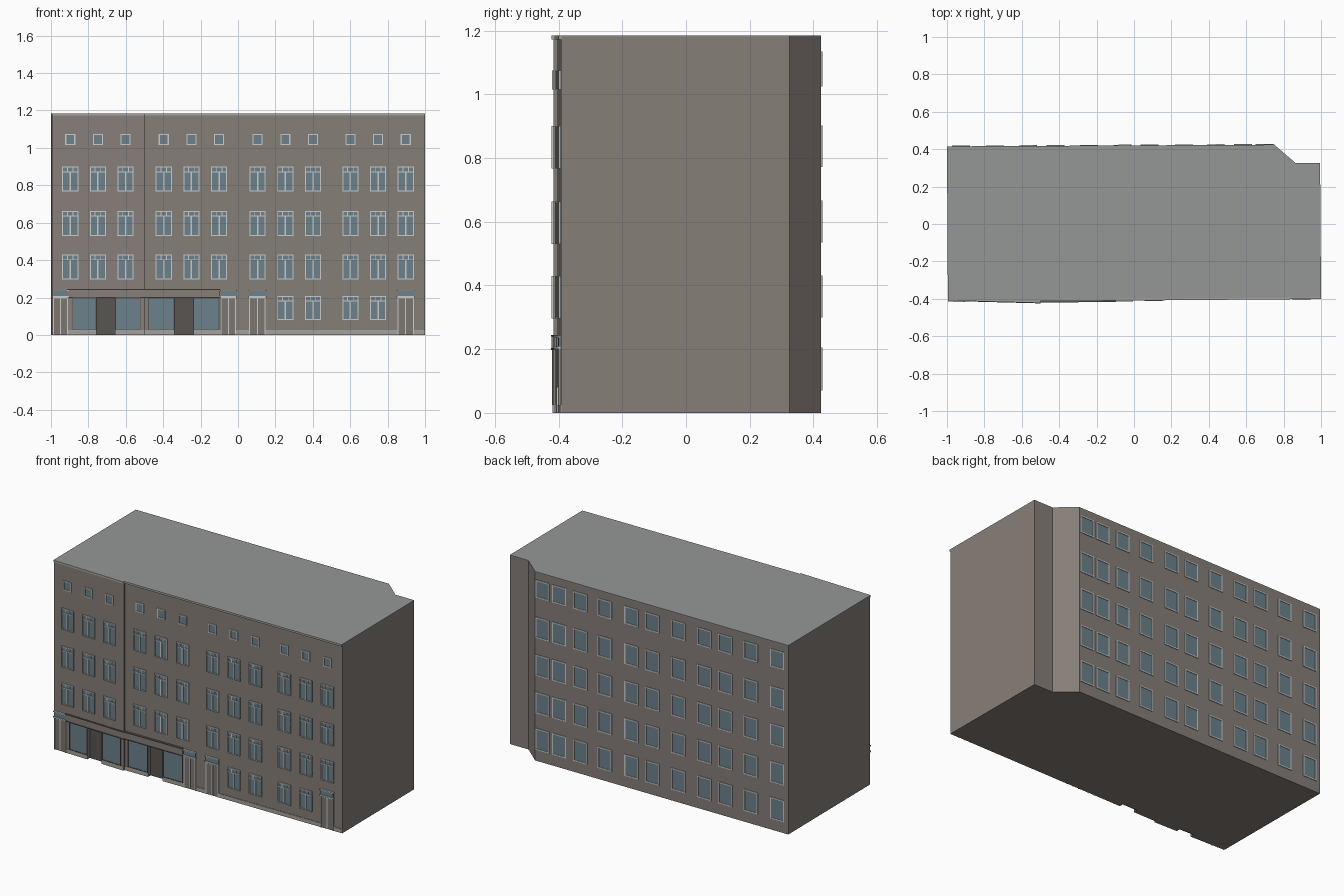
import bpy, bmesh
from mathutils import Vector

if "Cube" in bpy.data.objects:
    bpy.data.objects.remove(bpy.data.objects["Cube"])

H = 1.185
MATS = {
    "brick": (0.24, 0.21, 0.19), "roof_grey": (0.30, 0.31, 0.305), "glass": (0.15, 0.22, 0.26),
    "white_trim": (0.62, 0.63, 0.61), "plinth_stone": (0.38, 0.36, 0.33),
    "dark_trim": (0.10, 0.09, 0.085), "door_panel": (0.20, 0.18, 0.165),
}
for n, c in MATS.items():
    m = bpy.data.materials.new(n)
    m.diffuse_color = (*c, 1)
    m.use_nodes = True
    m.node_tree.nodes["Principled BSDF"].inputs["Base Color"].default_value = m.diffuse_color

# Facade lines: start, end, outward direction
LEFT = (Vector((-0.995, -0.403)), Vector((-0.5, -0.416)), -1)
RIGHT = (Vector((-0.5, -0.405)), Vector((1.0, -0.393)), -1)
BACK = (Vector((-1.0, 0.415)), Vector((0.75, 0.424)), 1)
FOOTPRINT = [LEFT[0], LEFT[1], RIGHT[0], RIGHT[1], Vector((0.995, 0.325)),
             Vector((0.865, 0.325)), BACK[1], BACK[0]]
parts = {}


def prism(bm, pts, z0, z1):
    low = [bm.verts.new((p.x, p.y, z0)) for p in pts]
    top = [bm.verts.new((p.x, p.y, z1)) for p in pts]
    bm.faces.new(low[::-1])
    bm.faces.new(top)
    n = len(pts)
    for i in range(n):
        j = (i + 1) % n
        bm.faces.new((low[i], low[j], top[j], top[i]))


def part(name, mat):
    if name not in parts:
        parts[name] = (bmesh.new(), mat)
    return parts[name][0]


def block(name, mat, seg, x0, x1, z0, z1, d0, d1):
    """Box lying on a facade, between depths d0 and d1 outward of the wall."""
    a, b, s = seg

    def at(x, d):
        p = a.lerp(b, (x - a.x) / (b.x - a.x))
        return Vector((p.x, p.y + s * d))
    prism(part(name, mat), [at(x0, d0), at(x1, d0), at(x1, d1), at(x0, d1)], z0, z1)


def border(name, mat, seg, x0, x1, z0, z1, w, d, sill=True):
    block(name, mat, seg, x0, x0 + w, z0, z1, -0.002, d)
    block(name, mat, seg, x1 - w, x1, z0, z1, -0.002, d)
    block(name, mat, seg, x0 + w, x1 - w, z1 - w, z1, -0.002, d)
    if sill:
        block(name, mat, seg, x0 + w, x1 - w, z0, z0 + w, -0.002, d)


def front_seg(x):
    return LEFT if x < -0.5 else RIGHT


def casement(x, z0, z1):
    s, w = front_seg(x), 0.043
    bar = ("front_window_frames", "white_trim", s)
    zt = z0 + (z1 - z0) * 0.77
    block("front_window_glass", "glass", s, x - w, x + w, z0, z1, -0.004, 0.002)
    border(*bar, x - w, x + w, z0, z1, 0.005, 0.007)
    block(*bar, x - 0.004, x + 0.004, z0 + 0.005, zt, -0.002, 0.006)
    block(*bar, x - w + 0.005, x + w - 0.005, zt, zt + 0.005, -0.002, 0.006)
    for dx in (-0.015, 0.015):
        block(*bar, x + dx - 0.002, x + dx + 0.002, zt + 0.005, z1 - 0.005, -0.002, 0.005)


# Front windows: three tall rows, small attic row, four on the ground floor
COLS = [g + o for g in (-0.749, -0.249, 0.253, 0.749) for o in (-0.148, 0, 0.148)]
for x in COLS:
    for z0, z1 in ((0.297, 0.43), (0.53, 0.663), (0.767, 0.9)):
        casement(x, z0, z1)
    s = front_seg(x)
    block("attic_window_glass", "glass", s, x - 0.025, x + 0.025, 1.018, 1.073, -0.004, 0.002)
    border("attic_window_frames", "white_trim", s, x - 0.027, x + 0.027, 1.016, 1.075, 0.006, 0.006)
for x in (0.253, 0.401, 0.601, 0.749):
    casement(x, 0.08, 0.207)

# Back windows
for x in (0.698, 0.583, 0.437, 0.267, 0.083, -0.062, -0.24, -0.42, -0.566, -0.743, -0.924):
    for z0, z1 in ((0.07, 0.205), (0.3, 0.432), (0.535, 0.667), (0.772, 0.902), (1.025, 1.135)):
        block("back_window_glass", "glass", BACK, x - 0.046, x + 0.046, z0, z1, -0.004, 0.001)
        border("back_window_frames", "white_trim", BACK, x - 0.048, x + 0.048, z0, z1, 0.007, 0.004)

# Shop windows, fascia and recessed shop doors
for x0, x1 in ((-0.885, -0.757), (-0.655, -0.52), (-0.48, -0.34), (-0.238, -0.1)):
    s = front_seg(x0)
    block("shop_glass", "glass", s, x0, x1, 0.028, 0.2, -0.004, 0.002)
    border("shop_frames", "dark_trim", s, x0, x1, 0.025, 0.2, 0.004, 0.005)
for s, x0, x1, d in ((LEFT, -0.912, -0.5, 0.0085), (RIGHT, -0.5, -0.095, 0.015)):
    block("shop_fascia", "brick", s, x0, x1, 0.203, 0.24, -0.002, d - 0.002)
    for z in (0.198, 0.24):
        block("shop_fascia_trim", "dark_trim", s, x0, x1, z, z + 0.005, -0.002, d)
for x0, x1 in ((-0.757, -0.658), (-0.34, -0.238)):
    s = front_seg(x0)
    block("recess_cutter", "dark_trim", s, x0, x1, -0.05, 0.198, -0.025, 0.05)
    block("shop_doors", "dark_trim", s, x0, x1, 0, 0.198, -0.03, -0.022)

# House doors: double leaf, white frame, glazed canopy light above
for x0, x1 in ((-0.99, -0.908), (-0.092, -0.01), (0.06, 0.148), (0.852, 0.94)):
    s, mid = front_seg(x0), (x0 + x1) / 2
    block("house_doors", "door_panel", s, x0, x1, 0, 0.2, -0.004, 0.002)
    border("house_door_frames", "white_trim", s, x0, x1, 0, 0.2, 0.005, 0.006, False)
    block("house_door_frames", "white_trim", s, mid - 0.003, mid + 0.003, 0, 0.195, -0.002, 0.005)
    block("door_toplight", "glass", s, x0, x1, 0.208, 0.236, -0.002, 0.007)
    block("door_canopy", "white_trim", s, x0 - 0.004, x1 + 0.004, 0.2, 0.208, -0.002, 0.012)
    block("door_canopy", "white_trim", s, x0 - 0.004, x1 + 0.004, 0.236, 0.241, -0.002, 0.012)

# Stone plinth between the doors
for x0, x1 in ((-0.908, -0.757), (-0.658, -0.5), (-0.5, -0.34), (-0.238, -0.092),
               (-0.01, 0.06), (0.148, 0.852), (0.94, 1.0)):
    block("plinth", "plinth_stone", front_seg(x0), x0, x1, 0, 0.025, -0.002, 0.003)

# Cornice along the front eaves
block("cornice", "plinth_stone", LEFT, -0.995, -0.5, H - 0.012, H, -0.002, 0.006)
block("cornice", "plinth_stone", RIGHT, -0.5, 1.0, H - 0.012, H, -0.002, 0.008)

# Main walls and flat roof
prism(part("walls", "brick"), FOOTPRINT, 0, H - 0.004)
prism(part("roof", "roof_grey"), FOOTPRINT, H - 0.004, H)

objs = {}
for name, (bm, mat) in parts.items():
    bmesh.ops.recalc_face_normals(bm, faces=bm.faces)
    me = bpy.data.meshes.new(name)
    bm.to_mesh(me)
    bm.free()
    me.materials.append(bpy.data.materials[mat])
    objs[name] = bpy.data.objects.new(name, me)
    bpy.context.collection.objects.link(objs[name])

# Cut the shop door recesses, then drop the cutter
walls, cutter = objs["walls"], objs["recess_cutter"]
cutter.hide_render = True
mod = walls.modifiers.new("recesses", 'BOOLEAN')
mod.operation, mod.solver, mod.object = 'DIFFERENCE', 'EXACT', cutter
bpy.context.view_layer.objects.active = walls
bpy.ops.object.modifier_apply(modifier=mod.name)
bpy.data.objects.remove(cutter)
